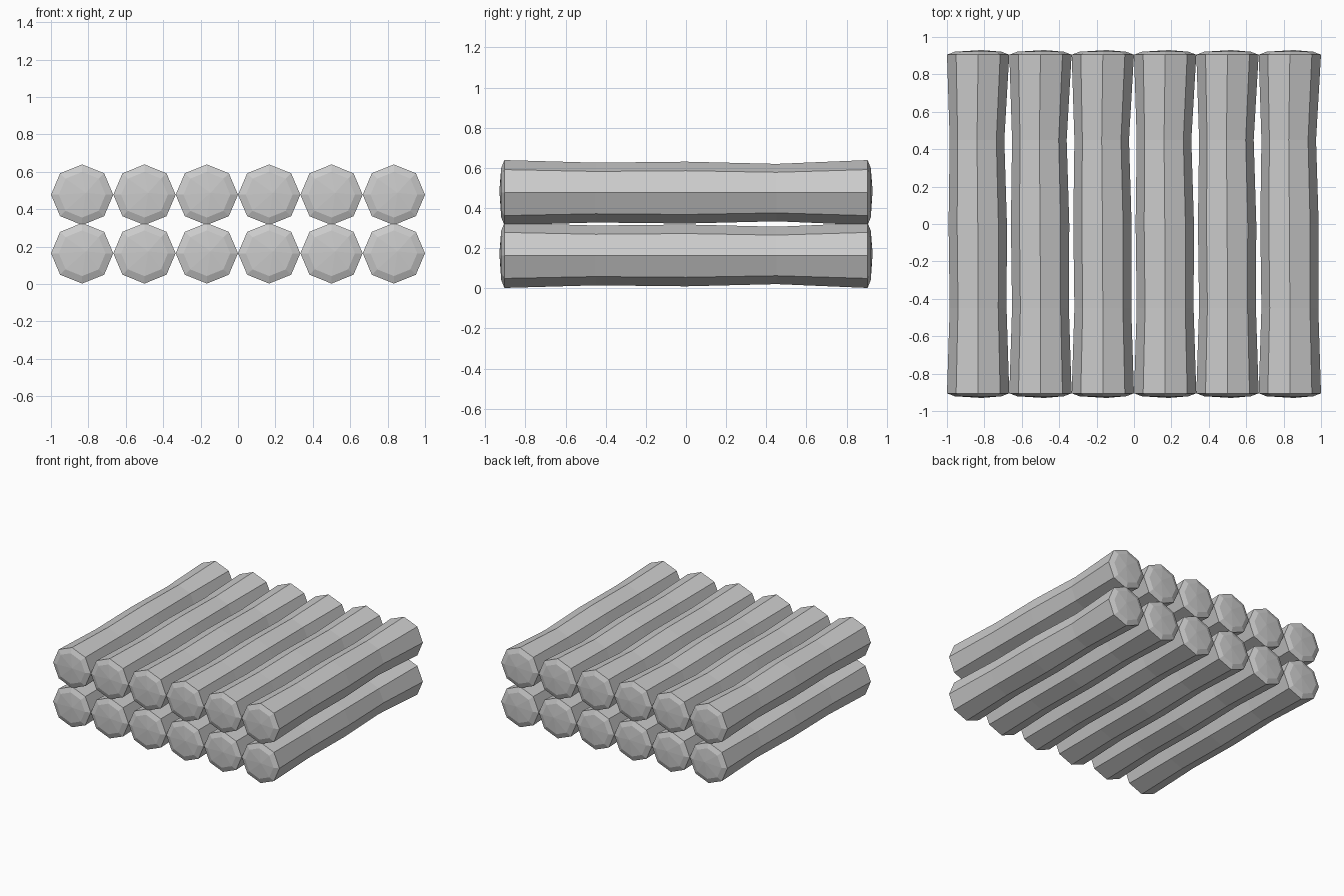
import bpy, bmesh, math

if "Cube" in bpy.data.objects:
    bpy.data.objects.remove(bpy.data.objects["Cube"])

SIDES = 8
# Rings along one log: y, horizontal radius, vertical radius, x shift
RINGS = [
    (-0.921, 0.125, 0.122, 0.0),
    (-0.905, 0.1665, 0.162, 0.0),
    (-0.45, 0.152, 0.149, 0.0),
    (0.0, 0.156, 0.154, -0.002),
    (0.45, 0.146, 0.143, -0.006),
    (0.905, 0.1665, 0.162, 0.0),
    (0.921, 0.125, 0.122, 0.0),
]


def make_log_mesh():
    bm = bmesh.new()
    rings = []
    for y, rx, rz, dx in RINGS:
        ring = []
        for i in range(SIDES):
            a = 2 * math.pi * i / SIDES
            ring.append(bm.verts.new((dx + rx * math.cos(a), y, rz * math.sin(a))))
        rings.append(ring)
    # Bark faces
    for a, b in zip(rings, rings[1:]):
        for i in range(SIDES):
            j = (i + 1) % SIDES
            bm.faces.new((a[i], a[j], b[j], b[i]))
    # Slightly domed cut ends
    for ring, y in ((rings[0], -0.93), (rings[-1], 0.93)):
        tip = bm.verts.new((0.02, y, 0.01))
        for i in range(SIDES):
            bm.faces.new((ring[i], ring[(i + 1) % SIDES], tip))
    bmesh.ops.recalc_face_normals(bm, faces=bm.faces)
    mesh = bpy.data.meshes.new("log")
    bm.to_mesh(mesh)
    bm.free()
    return mesh


# Two stacked layers of six logs
log_mesh = make_log_mesh()
for layer, z in (("lower", 0.164), ("upper", 0.477)):
    for k in range(6):
        log = bpy.data.objects.new(f"{layer}_log_{k + 1}", log_mesh)
        log.location = ((k - 2.5) / 3, 0, z)
        bpy.context.collection.objects.link(log)
